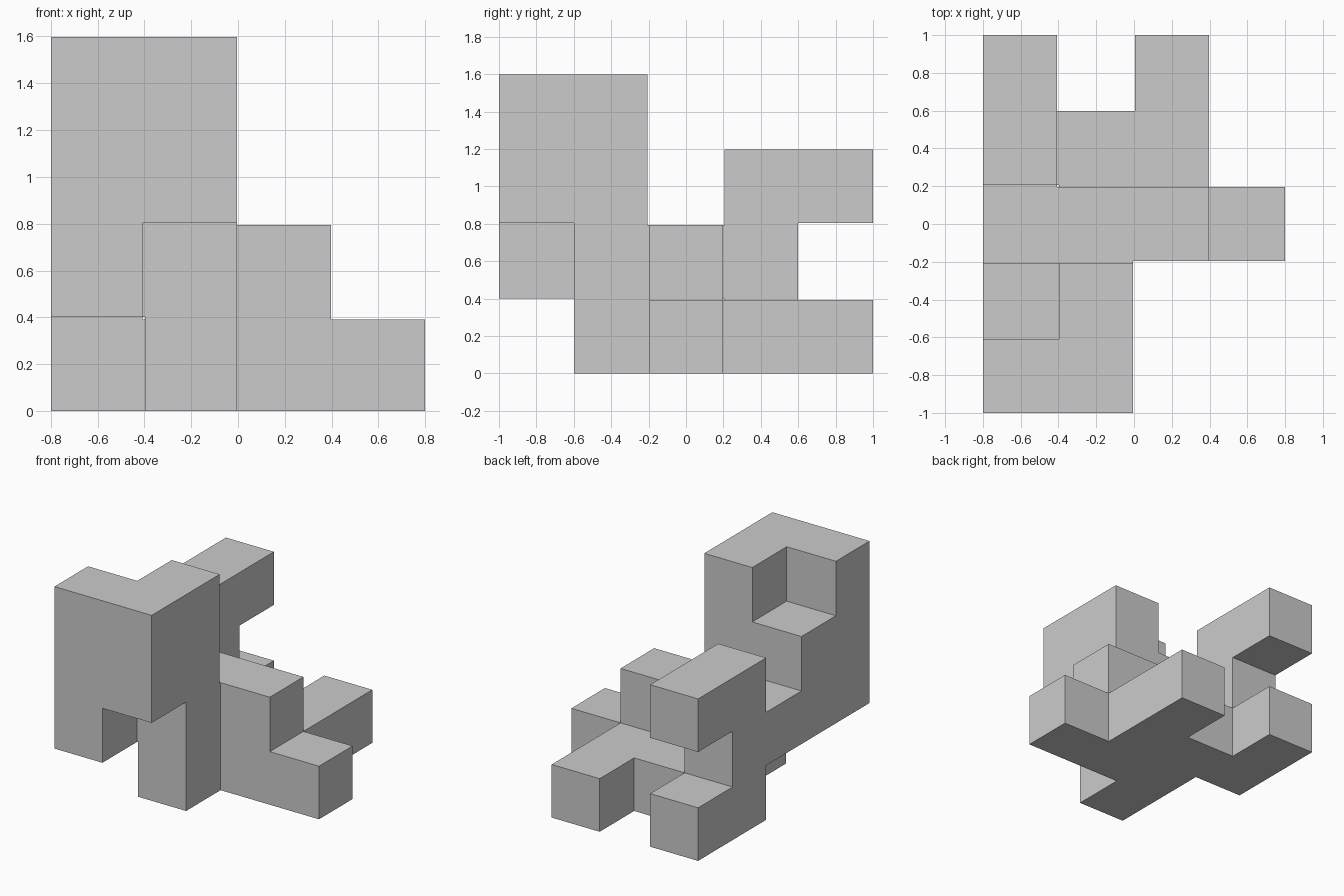
import bpy
import bmesh
from itertools import product
from mathutils import Vector

if "Cube" in bpy.data.objects:
    bpy.data.objects.remove(bpy.data.objects["Cube"])

GAP = 0.005                    # clearance inset on every outer face
PITCH = (2 + 2 * GAP) / 5      # cube spacing

# Layers from bottom to top; rows run front to back, characters left to right
LAYERS = [
    [".... ", ".#..", ".###", "###.", "#.#."],
    ["#...", "##..", "###.", "#...", "...."],
    ["##..", "##..", "....", "#...", "#..."],
    ["##..", ".#..", "....", "....", "...."],
]
cells = {(x, y, z)
         for z, rows in enumerate(LAYERS)
         for y, row in enumerate(rows)
         for x, c in enumerate(row) if c == "#"}


def touched(s):
    """Cube indices a slab index touches: even = cube core, odd = joint."""
    return (s // 2,) if s % 2 == 0 else (s // 2, s // 2 + 1)


def coord(s):
    """Lower boundary of a slab index."""
    return (s // 2) * PITCH + GAP if s % 2 == 0 else (s // 2 + 1) * PITCH - GAP


# Cores and joints are solid only where every touched cube is present
solid = {s for s in product(range(7), range(9), range(7))
         if all(c in cells for c in product(*map(touched, s)))}

# Skin of the joined solid
bm = bmesh.new()
offset = Vector((-2 * PITCH, -2.5 * PITCH, -GAP))
for s in solid:
    for axis, side in product(range(3), (0, 1)):
        n = list(s)
        n[axis] += 1 if side else -1
        if tuple(n) in solid:
            continue
        u, v = (axis + 1) % 3, (axis + 2) % 3
        loop = [(0, 0), (1, 0), (1, 1), (0, 1)]
        verts = []
        for du, dv in loop if side else loop[::-1]:
            k = list(s)
            k[axis] += side
            k[u] += du
            k[v] += dv
            verts.append(bm.verts.new(Vector([coord(i) for i in k]) + offset))
        bm.faces.new(verts)

# Weld and merge coplanar faces
bmesh.ops.remove_doubles(bm, verts=bm.verts[:], dist=1e-4)
bmesh.ops.dissolve_limit(bm, angle_limit=0.01, verts=bm.verts[:], edges=bm.edges[:])
bmesh.ops.recalc_face_normals(bm, faces=bm.faces[:])

mesh = bpy.data.meshes.new("puzzle_piece")
bm.to_mesh(mesh)
bm.free()
bpy.context.collection.objects.link(bpy.data.objects.new("puzzle_piece", mesh))
